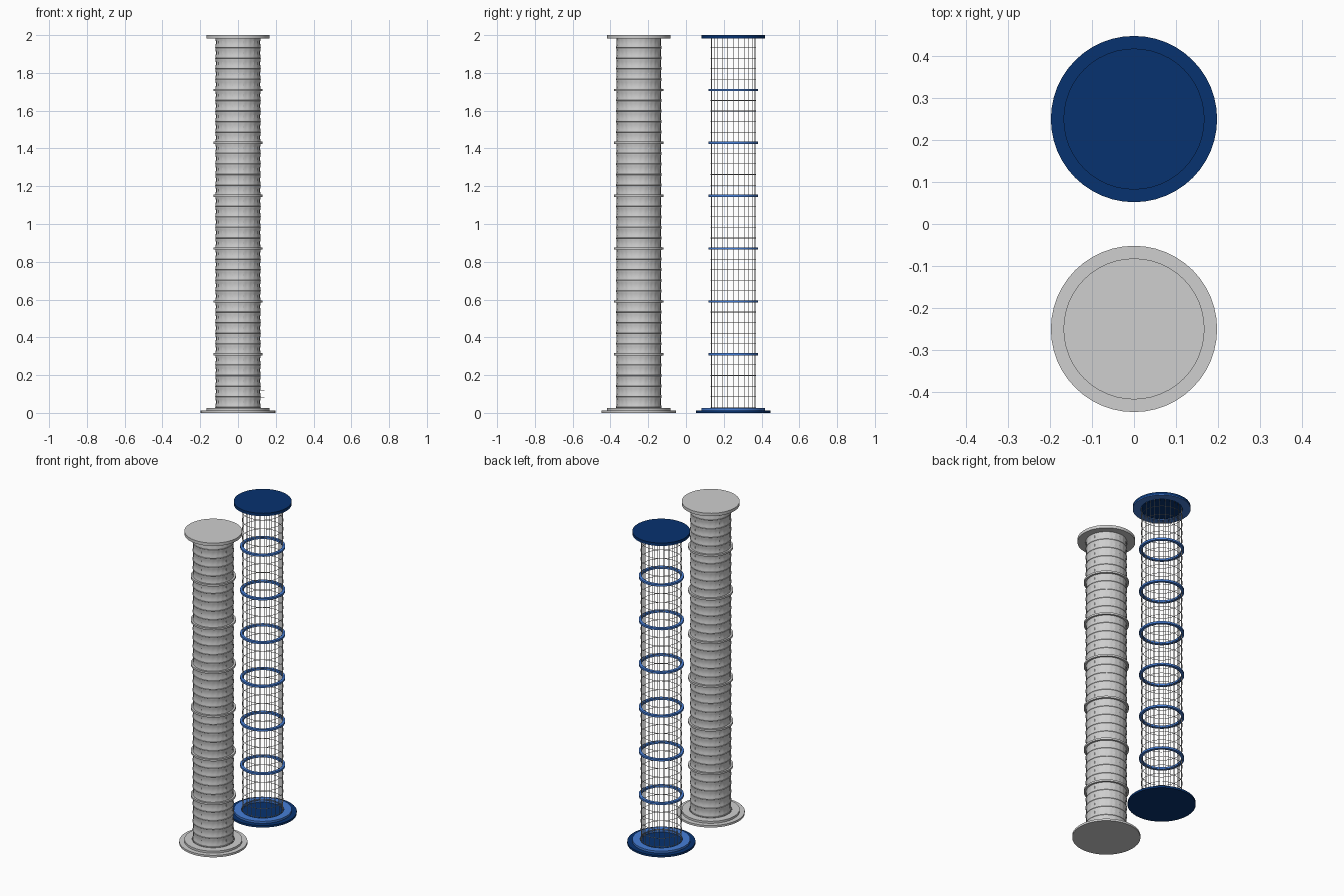
import bpy, bmesh, math
from mathutils import Matrix, Vector

if "Cube" in bpy.data.objects:
    bpy.data.objects.remove(bpy.data.objects["Cube"])


def mat(name, r, g, b):
    m = bpy.data.materials.new(name)
    m.diffuse_color = (r, g, b, 1)
    m.use_nodes = True
    m.node_tree.nodes["Principled BSDF"].inputs["Base Color"].default_value = m.diffuse_color
    return m


GREY = mat("light grey", 0.62, 0.62, 0.62)
WIRE = mat("steel grey", 0.42, 0.42, 0.42)
NAVY = mat("navy blue", 0.002, 0.032, 0.16)
BLUE = mat("mid blue", 0.06, 0.21, 0.68)

Z0, Z1 = 0.013, 1.985
R_HOOP, R_BAR = 0.120, 0.1165
RINGS = [0.31 + 0.28 * i for i in range(6)]
HOOPS = [0.03 + 0.056 * i for i in range(35)]
BARS = 24


def finish(name, bm, material, smooth=True):
    bmesh.ops.recalc_face_normals(bm, faces=bm.faces[:])
    me = bpy.data.meshes.new(name)
    bm.to_mesh(me)
    bm.free()
    me.materials.append(material)
    ob = bpy.data.objects.new(name, me)
    bpy.context.collection.objects.link(ob)
    if smooth:
        bpy.context.view_layer.objects.active = ob
        ob.select_set(True)
        bpy.ops.object.shade_smooth_by_angle(angle=math.radians(35))
        ob.select_set(False)
    return ob


def disc(name, y, r, lo, hi, material):
    bm = bmesh.new()
    bmesh.ops.create_cone(bm, cap_ends=True, segments=48, radius1=r, radius2=r, depth=hi - lo,
                          matrix=Matrix.Translation((0, y, (lo + hi) / 2)))
    return finish(name, bm, material)


def add_loop(bm, y, section, seg=48):
    """Sweep a closed (radius, z) section around the column axis."""
    rows = []
    for i in range(seg):
        a = 2 * math.pi * i / seg
        rows.append([bm.verts.new((r * math.cos(a), y + r * math.sin(a), z)) for r, z in section])
    n = len(section)
    for i in range(seg):
        nxt = rows[(i + 1) % seg]
        for j in range(n):
            k = (j + 1) % n
            bm.faces.new((rows[i][j], nxt[j], nxt[k], rows[i][k]))


def box(r0, r1, z0, z1):
    return [(r0, z0), (r1, z0), (r1, z1), (r0, z1)]


def add_bar(bm, p, q, r):
    p, q = Vector(p), Vector(q)
    rot = (q - p).to_track_quat('Z', 'Y').to_matrix().to_4x4()
    bmesh.ops.create_cone(bm, cap_ends=True, segments=6, radius1=r, radius2=r,
                          depth=(q - p).length, matrix=Matrix.Translation((p + q) / 2) @ rot)


def column(prefix, y, plate, accent, wire):
    # foot plate with a raised collar, and a top cap with a collar beneath
    disc(prefix + "_base_plate", y, 0.198, 0, 0.013, plate)
    disc(prefix + "_top_cap", y, 0.168, 1.985, 2.0, plate)
    for name, lo, hi in (("_base_collar", 0.013, 0.026), ("_top_collar", 1.981, 1.985)):
        bm = bmesh.new()
        add_loop(bm, y, box(0.123, 0.168, lo, hi))
        finish(prefix + name, bm, accent)
    # broad bands
    bm = bmesh.new()
    for z in RINGS:
        add_loop(bm, y, box(0.113, 0.131, z - 0.006, z + 0.006))
    finish(prefix + "_bands", bm, accent)
    # thin hoops and upright bars
    bm = bmesh.new()
    w = 0.0016
    for z in HOOPS:
        add_loop(bm, y, [(R_HOOP - w, z), (R_HOOP, z - w), (R_HOOP + w, z), (R_HOOP, z + w)])
    for i in range(BARS):
        a = 2 * math.pi * i / BARS
        x, yy = R_BAR * math.cos(a), y + R_BAR * math.sin(a)
        add_bar(bm, (x, yy, Z0), (x, yy, Z1), 0.0013)
    finish(prefix + "_wire_cage", bm, wire)


column("covered", -0.25, GREY, GREY, GREY)
column("open", 0.25, NAVY, BLUE, WIRE)

# small wire ends sticking out near the foot of the open cage
bm = bmesh.new()
for z in (0.08, 0.12):
    add_bar(bm, (R_BAR, 0.25, z), (0.14, 0.25, z), 0.0016)
finish("wire_ends", bm, WIRE)

# sleeve drawn inward between the hoops
bm = bmesh.new()
SEG = BARS * 4
rows = []
steps = 35 * 6
for i in range(steps + 1):
    z = Z0 + (Z1 - Z0) * i / steps
    sag = abs(math.sin(math.pi * (z - 0.03) / 0.056))
    row = []
    for j in range(SEG):
        a = 2 * math.pi * j / SEG
        r = R_HOOP - sag * (0.0025 + 0.002 * abs(math.sin(a * BARS / 2)))
        row.append(bm.verts.new((r * math.cos(a), -0.25 + r * math.sin(a), z)))
    rows.append(row)
for lo, hi in zip(rows, rows[1:]):
    for j in range(SEG):
        k = (j + 1) % SEG
        bm.faces.new((lo[j], lo[k], hi[k], hi[j]))
finish("sleeve", bm, GREY)
